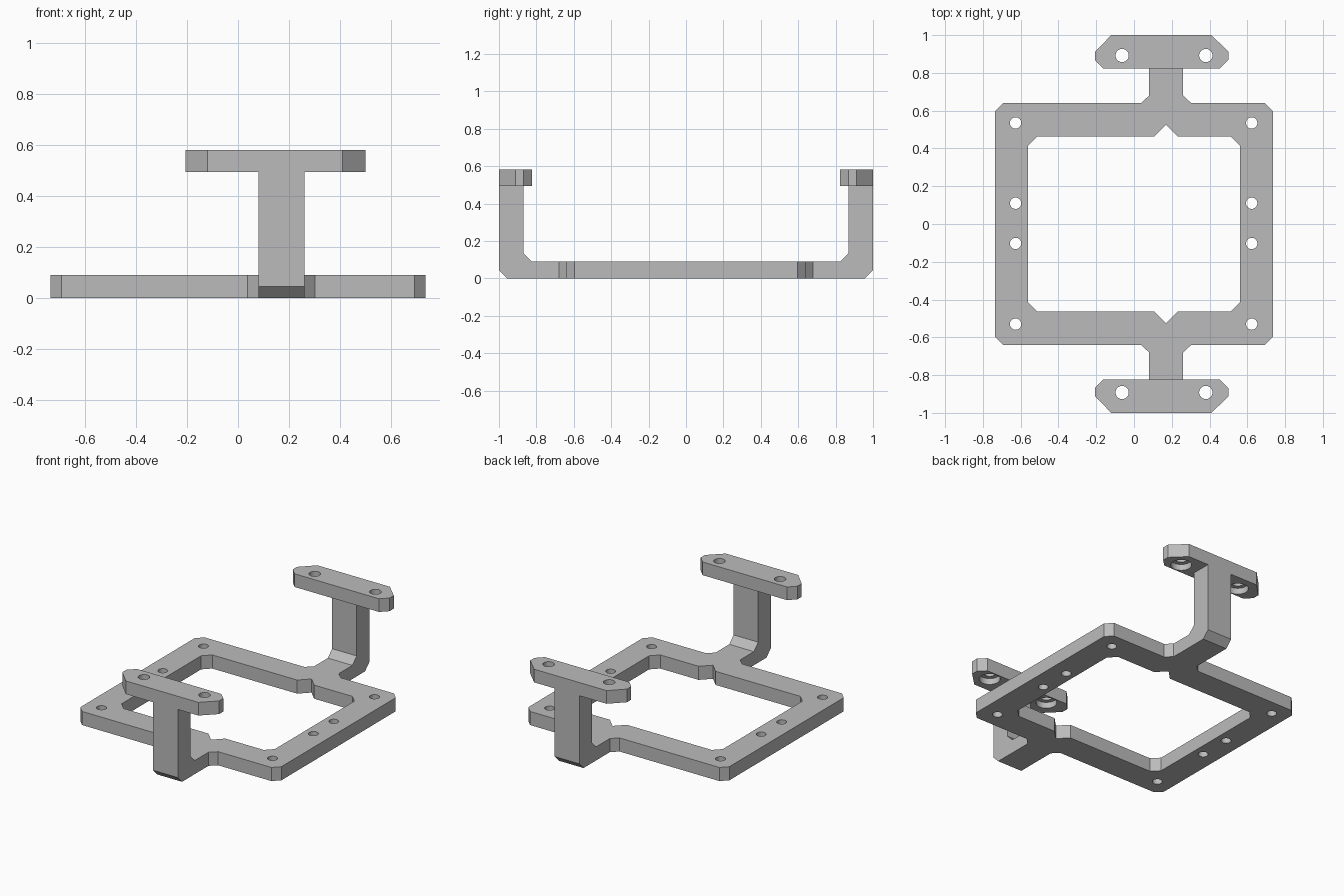
import bpy
import bmesh
import math
from mathutils import Matrix, Vector

cube = bpy.data.objects.get("Cube")
if cube:
    bpy.data.objects.remove(cube, do_unlink=True)

GREY = (0.5, 0.5, 0.5, 1.0)
grey = bpy.data.materials.new("plain_grey")
grey.use_nodes = True
grey.diffuse_color = GREY
grey.node_tree.nodes["Principled BSDF"].inputs["Base Color"].default_value = GREY

THICK = 0.09             # frame thickness
ARM_X = (0.08, 0.26)     # arm width
ARM_MID = sum(ARM_X) / 2
NECK_Y = 0.68            # where the arm leaves the frame
EAR_Z = (0.495, 0.582)


def finish(name, bm):
    bmesh.ops.recalc_face_normals(bm, faces=bm.faces)
    mesh = bpy.data.meshes.new(name)
    bm.to_mesh(mesh)
    bm.free()
    mesh.materials.append(grey)
    obj = bpy.data.objects.new(name, mesh)
    bpy.context.collection.objects.link(obj)
    return obj


def prism(name, outline, low, high, axis="z", flip=1):
    """Extrude an outline along z (points x, y) or along x (points y, z)."""
    bm = bmesh.new()
    if axis == "z":
        verts = [bm.verts.new((a, b * flip, low)) for a, b in outline]
        step = Vector((0, 0, high - low))
    else:
        verts = [bm.verts.new((low, a * flip, b)) for a, b in outline]
        step = Vector((high - low, 0, 0))
    face = bm.faces.new(verts)
    new = bmesh.ops.extrude_face_region(bm, geom=[face])["geom"]
    bmesh.ops.translate(bm, vec=step,
                        verts=[v for v in new if isinstance(v, bmesh.types.BMVert)])
    return finish(name, bm)


def drills(name, holes):
    """One cutter made of upright cylinders: x, y, radius, low, high."""
    bm = bmesh.new()
    for x, y, radius, low, high in holes:
        bmesh.ops.create_cone(bm, cap_ends=True, segments=32, radius1=radius,
                              radius2=radius, depth=high - low,
                              matrix=Matrix.Translation((x, y, (low + high) / 2)))
    return finish(name, bm)


def cut(obj, cutter):
    cutter.hide_render = True
    mod = obj.modifiers.new("cut", "BOOLEAN")
    mod.operation = "DIFFERENCE"
    mod.solver = "EXACT"
    mod.object = cutter
    bpy.context.view_layer.objects.active = obj
    bpy.ops.object.modifier_apply(modifier=mod.name)
    bpy.data.objects.remove(cutter, do_unlink=True)


def mirrored(half):
    """Close an outline whose back half runs from right to left."""
    return half + [(x, -y) for x, y in reversed(half)]


# Frame: chamfered rectangle with flared necks
X, Y, C = 0.735, 0.64, 0.043
frame = prism("frame", mirrored([
    (X, Y - C), (X - C, Y),
    (ARM_X[1] + C, Y), (ARM_X[1], NECK_Y), (ARM_X[0], NECK_Y), (ARM_X[0] - C, Y),
    (C - X, Y), (-X, Y - C)]), 0, THICK)

# Central opening with a small V notch in front and back
X, Y, C, V = 0.56, 0.463, 0.048, 0.062
cut(frame, prism("opening_cutter", mirrored([
    (X, Y - C), (X - C, Y),
    (ARM_MID + V, Y), (ARM_MID, Y + V), (ARM_MID - V, Y),
    (C - X, Y), (-X, Y - C)]), -0.1, 0.2))

# Screw holes along both side rails
cut(frame, drills("rail_drill", [(x, y, 0.03, -0.1, 0.2)
                                 for x in (-0.627, 0.623)
                                 for y in (-0.53, -0.103, 0.11, 0.535)]))
parts = [frame]

for side, flip in (("front", -1), ("back", 1)):
    # Bent arm, chamfered inside and outside the bend
    arm = prism(side + "_arm", [
        (NECK_Y, 0), (0.955, 0), (1, 0.045), (1, EAR_Z[0]),
        (0.868, EAR_Z[0]), (0.868, 0.135), (0.823, THICK), (NECK_Y, THICK)],
        *ARM_X, axis="x", flip=flip)

    # Ear plate with large outer and small inner chamfers
    ear = prism(side + "_ear", [
        (-0.12, 1), (0.41, 1), (0.5, 0.912), (0.5, 0.868), (0.455, 0.823),
        (-0.163, 0.823), (-0.207, 0.868), (-0.207, 0.912)], *EAR_Z, flip=flip)

    # Through holes, widened from below
    spots = (-0.063, 0.38)
    y = 0.892 * flip
    cut(ear, drills("ear_drill", [(x, y, 0.035, 0.4, 0.7) for x in spots]))
    cut(ear, drills("recess_drill", [(x, y, 0.063, 0.4, 0.535) for x in spots]))
    parts += [arm, ear]

# Smooth hole walls, crisp edges
bpy.ops.object.select_all(action="DESELECT")
for part in parts:
    part.select_set(True)
bpy.context.view_layer.objects.active = frame
bpy.ops.object.shade_smooth_by_angle(angle=math.radians(30))
